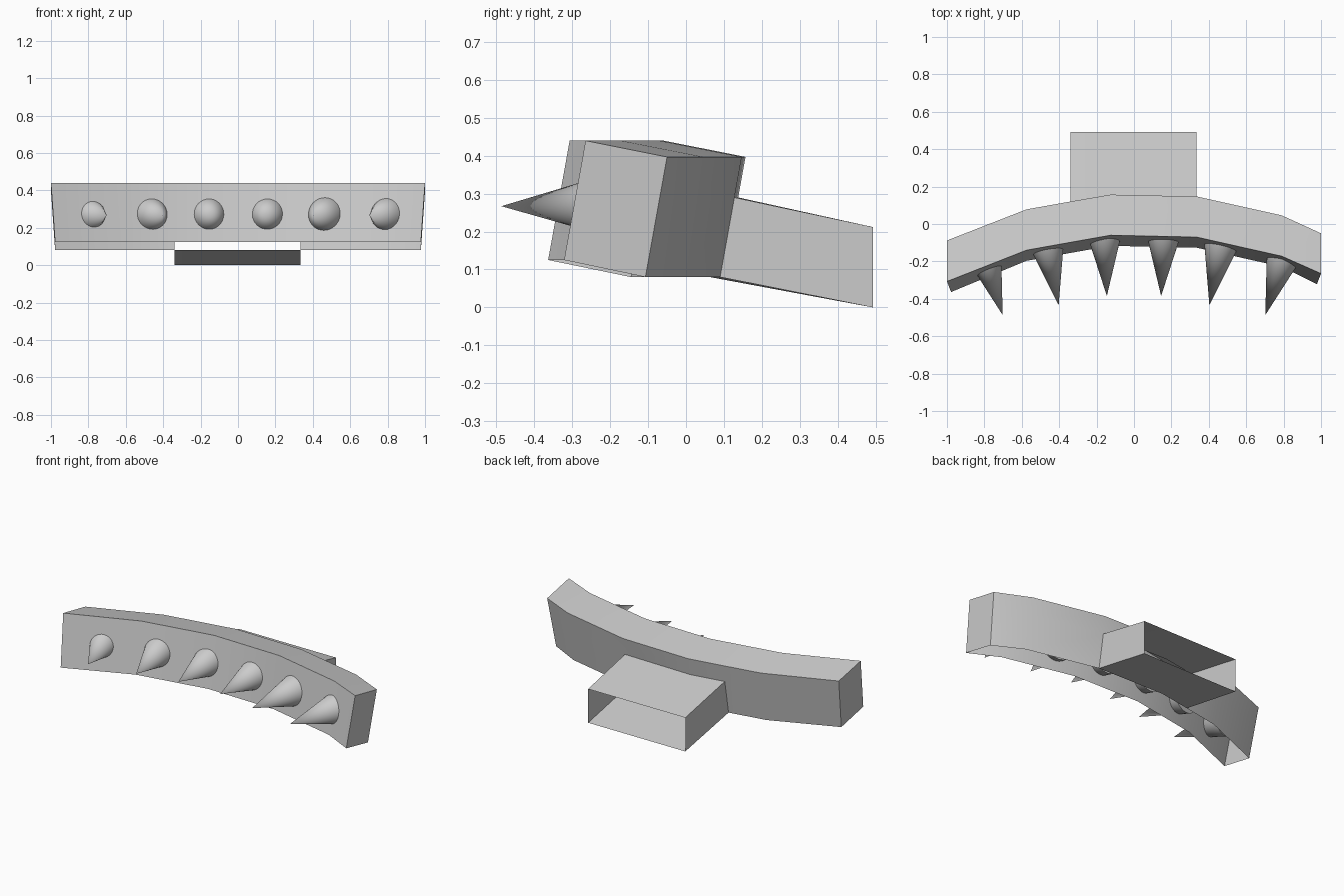
import bpy, bmesh, math
from mathutils import Vector

if "Cube" in bpy.data.objects:
    bpy.data.objects.remove(bpy.data.objects["Cube"])

# Plan stations along the curved bar: x, y of back top edge, y of front top edge
STATIONS = [(-1, -.088, -.307), (-.575, .078, -.14), (-.34, .12, -.098),
            (-.125, .157, -.06), (.335, .147, -.07), (.79, .046, -.172),
            (1, -.05, -.265)]
SOCKET = range(2, 5)          # stations spanned by the rear socket
LEAN = .18                    # rearward lean of the walls per unit height


def finish(name, bm, angle=30):
    bmesh.ops.remove_doubles(bm, verts=bm.verts, dist=1e-5)
    bmesh.ops.recalc_face_normals(bm, faces=bm.faces)
    mesh = bpy.data.meshes.new(name)
    bm.to_mesh(mesh)
    bm.free()
    obj = bpy.data.objects.new(name, mesh)
    bpy.context.collection.objects.link(obj)
    bpy.ops.object.select_all(action='DESELECT')
    obj.select_set(True)
    bpy.context.view_layer.objects.active = obj
    bpy.ops.object.shade_smooth_by_angle(angle=math.radians(angle))
    return obj


def wall_point(i, side, z):
    """Point on the back (1) or front (2) wall at station i and height z."""
    drop = (.397 if side == 1 else .44) - z
    x = STATIONS[i][0]
    if i in (0, len(STATIONS) - 1):
        x *= 1 - .07 * drop
    return Vector((x, STATIONS[i][side] - LEAN * drop, z))


def strip(bm, a, b, skip=()):
    a = [bm.verts.new(p) for p in a]
    b = [bm.verts.new(p) for p in b]
    for i in range(len(a) - 1):
        if i not in skip:
            bm.faces.new((a[i], a[i + 1], b[i + 1], b[i]))


# Curved bar, open underneath, with a notch in the back wall for the socket
ids = range(len(STATIONS))
front_top = [wall_point(i, 2, .44) for i in ids]
front_low = [wall_point(i, 2, .125) for i in ids]
back_top = [wall_point(i, 1, .397) for i in ids]
back_mid = [wall_point(i, 1, .29) for i in ids]
back_low = [wall_point(i, 1, .08) for i in ids]
bm = bmesh.new()
strip(bm, front_low, front_top)
strip(bm, front_top, back_top)
strip(bm, back_top, back_mid)
strip(bm, back_mid, back_low, skip=(2, 3))
for e in (0, -1):
    ring = (front_low, front_top, back_top, back_mid, back_low)
    bm.faces.new([bm.verts.new(r[e]) for r in ring])
loose = [v for v in bm.verts if not v.link_faces]
bmesh.ops.delete(bm, geom=loose, context='VERTS')
finish("curved_bar", bm)

# Rear socket: sloping rectangular tube open at both ends
loop = [back_mid[i] for i in SOCKET] + [back_low[i] for i in reversed(SOCKET)]
rear = [Vector((p.x, .493, .212 if p.z > .2 else 0)) for p in loop]
bm = bmesh.new()
strip(bm, loop + loop[:1], rear + rear[:1])
finish("rear_socket", bm)

# Six conical spikes converging slightly towards the front
LENGTH, RADIUS = .34, .095
for n, (tx, ty, bx, by) in enumerate([(.145, -.385, .157, -.09),
                                      (.403, -.435, .46, -.14),
                                      (.702, -.487, .787, -.21)]):
    for s in (-1, 1):
        tip = Vector((s * tx, ty, .267))
        axis = (tip - Vector((s * bx, by, .269))).normalized()
        bm = bmesh.new()
        bmesh.ops.create_cone(bm, cap_ends=True, segments=32, radius1=RADIUS,
                              radius2=0, depth=LENGTH)
        bm.transform(axis.to_track_quat('Z', 'Y').to_matrix().to_4x4())
        bmesh.ops.translate(bm, vec=tip - axis * LENGTH / 2, verts=bm.verts)
        finish(f"spike_{n + 1}_{'left' if s < 0 else 'right'}", bm, 40)
